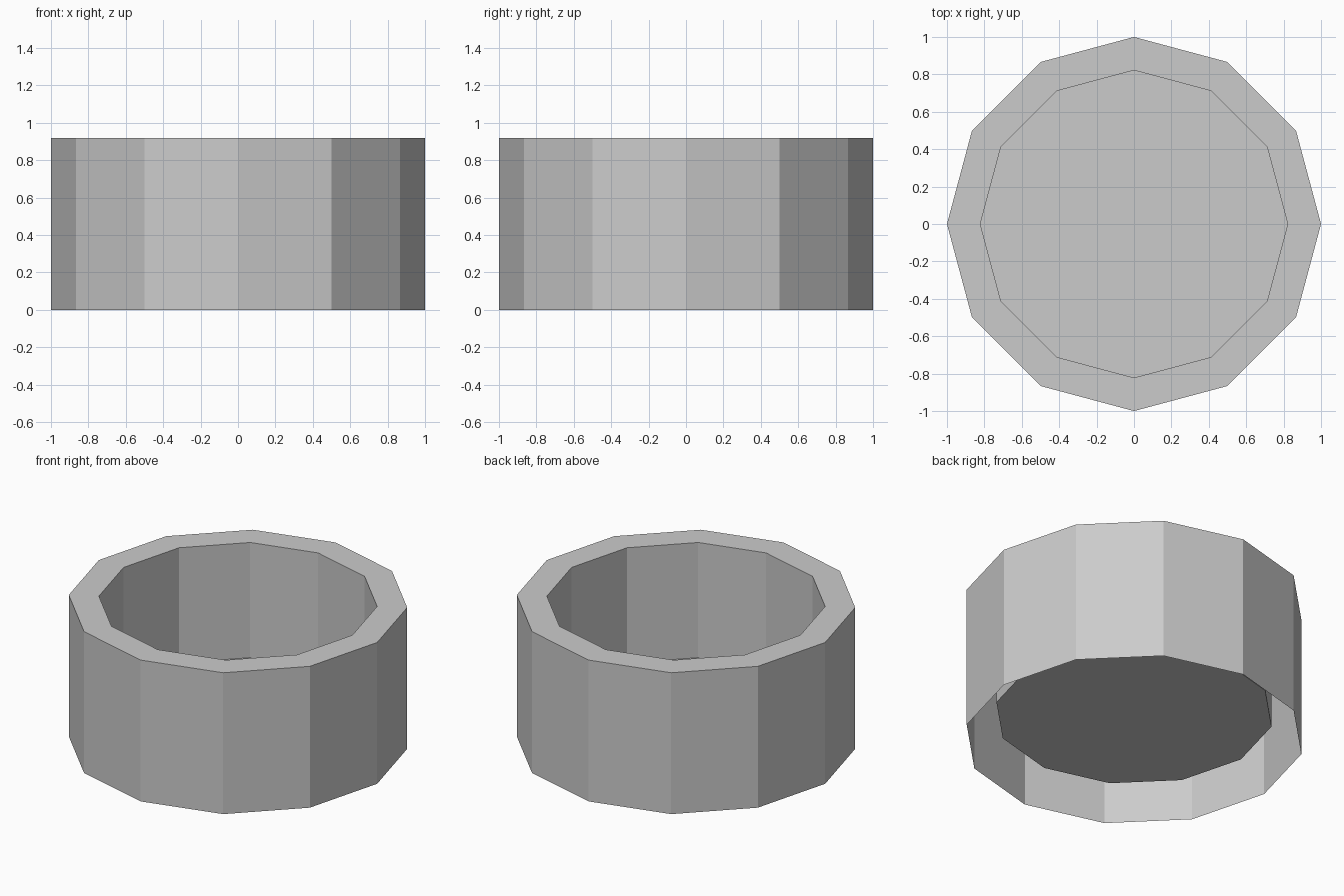
import bpy, bmesh
from math import cos, sin, tau

if "Cube" in bpy.data.objects:
    bpy.data.objects.remove(bpy.data.objects["Cube"])

SIDES = 12
# thin-shell profile (radius, z): outer foot, outer rim, inner rim, recessed floor
PROFILE = [(1.0, 0.0), (1.0, 0.918), (0.822, 0.918), (0.822, 0.17)]

bm = bmesh.new()


def ring(radius, z):
    return [bm.verts.new((radius * cos(tau * i / SIDES), radius * sin(tau * i / SIDES), z))
            for i in range(SIDES)]


# outer wall, flat rim and inner wall
rings = [ring(r, z) for r, z in PROFILE]
for a, b in zip(rings, rings[1:]):
    for i in range(SIDES):
        j = (i + 1) % SIDES
        bm.faces.new((a[i], a[j], b[j], b[i]))

# floor of the cup; the underside stays open around it
bm.faces.new(rings[-1])

mesh = bpy.data.meshes.new("cup_shell")
bm.to_mesh(mesh)
bm.free()
bpy.context.collection.objects.link(bpy.data.objects.new("cup_shell", mesh))
